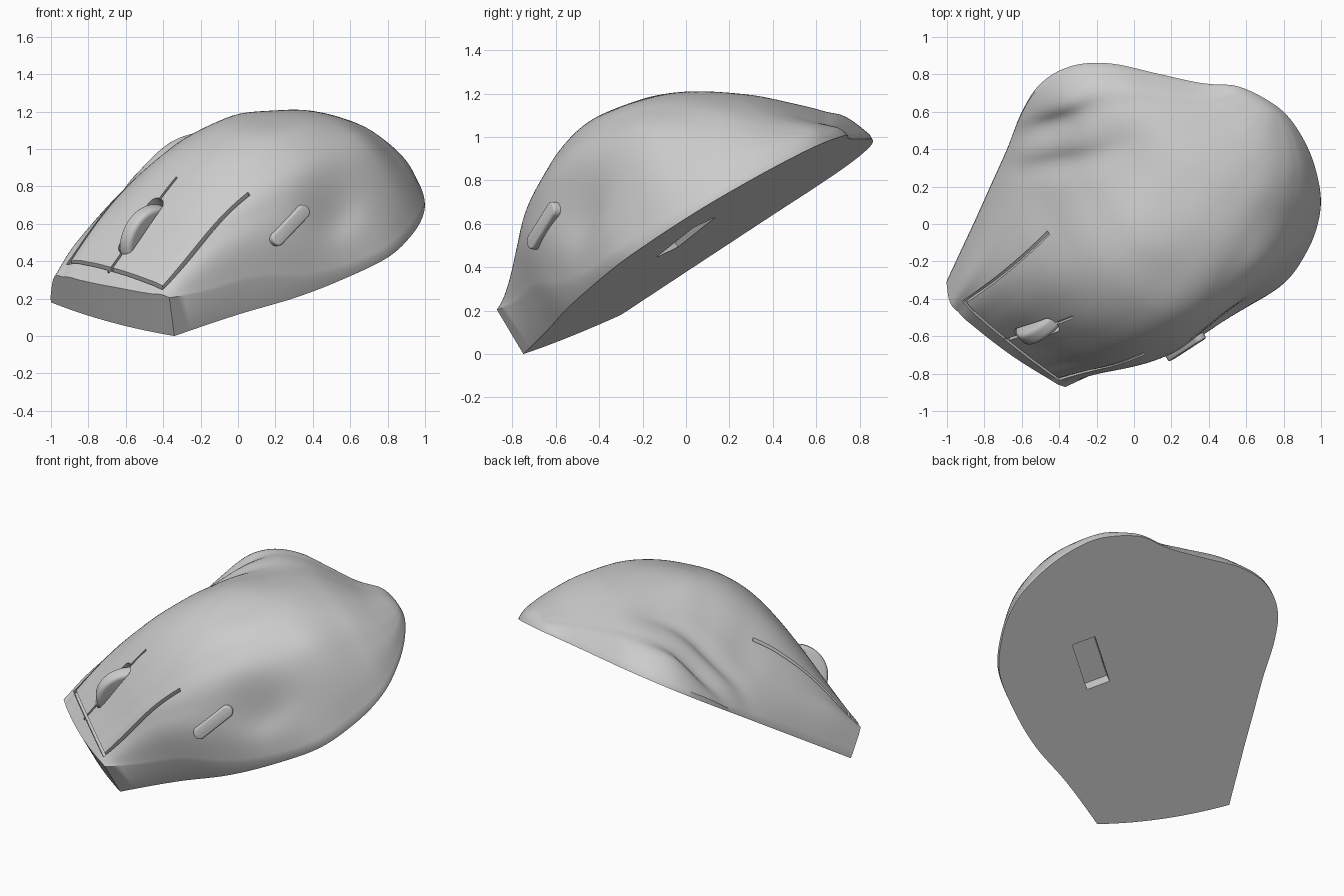
import bpy, bmesh, math
from mathutils import Matrix, Vector

if "Cube" in bpy.data.objects:
    bpy.data.objects.remove(bpy.data.objects["Cube"])

# Tilted local frame: u across, v from front to back, h above the flat base
N = Vector((-0.134, -0.597, 1)).normalized()
E1 = Vector((0.66, -0.45, -0.18))
E1 = (E1 - N * E1.dot(N)).normalized()
M = Matrix((E1, N.cross(E1), N)).transposed().to_4x4()
M.translation = (0, 0, 0.493)
FRONT, BACK = -.927, 1.087

# Base outline as (v, u), left side and right side
LEFT = [(-.927, -.572), (-.74, -.62), (-.528, -.674), (-.306, -.734), (-.059, -.80), (.181, -.874),
        (.356, -.90), (.518, -.868), (.652, -.779), (.744, -.659), (.83, -.473), (.916, -.287),
        (1.063, -.04), (1.087, .147)]
RIGHT = [(-.927, .246), (-.59, .437), (-.334, .607), (-.015, .754), (.229, .827), (.475, .81),
         (.737, .708), (.907, .549), (1.038, .343), (1.087, .147)]

# Heights: one row per station along v, columns at fractions across the width
FR = [0, .04, .15, .3, .45, .6, .75, .87, .96, 1]
VS = [-.927, -.75, -.5, -.25, 0, .25, .5, .75, .95, 1.087]
HT = [[.03, .14, .20, .215, .225, .235, .24, .245, .25, .24],
      [.03, .16, .27, .32, .34, .35, .355, .345, .28, .20],
      [.03, .15, .33, .45, .505, .525, .52, .47, .33, .18],
      [.03, .13, .33, .53, .62, .655, .62, .51, .28, .09],
      [.03, .11, .28, .53, .67, .71, .66, .51, .21, .05],
      [.03, .10, .25, .46, .635, .675, .64, .47, .18, .04],
      [.03, .13, .25, .37, .515, .59, .57, .45, .19, .03],
      [.03, .11, .20, .30, .385, .425, .40, .29, .13, .02],
      [.02, .06, .11, .16, .20, .215, .195, .15, .08, .02],
      [.02] * 10]

def spline(xs, ys, x):
    """Smooth curve through the given knots."""
    n = len(xs)
    x = min(max(x, xs[0]), xs[-1])
    i = next((k for k in range(n - 1) if x <= xs[k + 1]), n - 2)
    d = [(ys[k + 1] - ys[k]) / (xs[k + 1] - xs[k]) for k in range(n - 1)]

    def tan(k):
        if k in (0, n - 1):
            return d[0] if k == 0 else d[-1]
        a, b = xs[k] - xs[k - 1], xs[k + 1] - xs[k]
        return (d[k - 1] * b + d[k] * a) / (a + b)
    w = xs[i + 1] - xs[i]
    t = (x - xs[i]) / w
    return (ys[i] * (1 + 2 * t) * (1 - t) ** 2 + ys[i + 1] * t * t * (3 - 2 * t)
            + w * tan(i) * t * (1 - t) ** 2 - w * tan(i + 1) * t * t * (1 - t))

def warp(v):
    """Square-root spacing keeps the back end round."""
    return -math.sqrt(max(BACK - v, 0))

def edges(v):
    return [spline([warp(p[0]) for p in s], [p[1] for p in s], warp(v)) for s in (LEFT, RIGHT)]

def station(v):
    knots = [warp(s) for s in VS]
    return [spline(knots, [s[k] for s in HT], warp(v)) for k in range(10)]

# Finger grooves on the left flank and thumb hollow on the right: start, end, depth, width
GROOVES = [(Vector((-.82, .05)), Vector((-.65, .58)), .045, .055),
           (Vector((-.73, -.08)), Vector((-.44, .50)), .035, .055),
           (Vector((.60, -.15)), Vector((.67, .30)), .09, .07)]

def height(u, v, row=None):
    l, r = edges(v)
    f = (u - l) / max(r - l, 1e-4)
    h = spline(FR, row or station(v), min(max(f, 0), 1))
    for a, b, depth, wide in GROOVES:
        d = (b - a).normalized()
        p = Vector((u, v)) - (a + b) / 2
        h -= depth * math.exp(-(p.dot(d) / ((b - a).length * .42)) ** 2
                              - ((p.x * d.y - p.y * d.x) / wide) ** 2)
    return max(h, .015)

def make(name, bm):
    bmesh.ops.recalc_face_normals(bm, faces=bm.faces)
    if bm.calc_volume(signed=True) < 0:
        bmesh.ops.reverse_faces(bm, faces=bm.faces)
    me = bpy.data.meshes.new(name)
    bm.to_mesh(me)
    bm.free()
    ob = bpy.data.objects.new(name, me)
    bpy.context.collection.objects.link(ob)
    ob.matrix_world = M
    return ob

def box(name, size, place, bevel=0.0, rim=0.0):
    """Box with rounded upright edges and an optional softened rim."""
    bm = bmesh.new()
    bmesh.ops.create_cube(bm, size=1)
    bmesh.ops.scale(bm, vec=size, verts=bm.verts)
    if bevel:
        up = [e for e in bm.edges if abs(e.verts[0].co.z - e.verts[1].co.z) > 1e-5]
        bmesh.ops.bevel(bm, geom=up, offset=bevel, segments=6, affect='EDGES', profile=.5)
    if rim:
        top = [e for e in bm.edges if all(v.co.z > size[2] / 2 - 1e-5 for v in e.verts)]
        bmesh.ops.bevel(bm, geom=top, offset=rim, segments=3, affect='EDGES', profile=.5)
    bm.transform(place)
    return make(name, bm)

def ribbon(a, b, width, depth=.02, steps=24):
    """Thin strip that follows the top surface, used to cut a seam."""
    a, b = Vector(a), Vector(b)
    side = Vector((-(b - a).y, (b - a).x)).normalized() * width / 2
    bm = bmesh.new()
    rings = []
    for i in range(steps + 1):
        p = a.lerp(b, i / steps)
        h = height(p.x, p.y)
        rings.append([bm.verts.new((*(p + side * s), h + z))
                      for s, z in ((-1, -depth), (1, -depth), (1, .04), (-1, .04))])
    for p, q in zip(rings, rings[1:]):
        for k in range(4):
            bm.faces.new((p[k], p[(k + 1) % 4], q[(k + 1) % 4], q[k]))
    bm.faces.new(rings[0])
    bm.faces.new(rings[-1])
    return make("seam_cutter", bm)

def cut(ob, cutter):
    """Subtract the cutter, falling back to another solver if the shell is lost."""
    before = ob.data.copy()
    bpy.context.view_layer.objects.active = ob
    for solver in ('EXACT', 'MANIFOLD', 'FLOAT'):
        mod = ob.modifiers.new("cut", 'BOOLEAN')
        mod.operation, mod.solver, mod.object = 'DIFFERENCE', solver, cutter
        bpy.ops.object.modifier_apply(modifier=mod.name)
        if len(ob.data.polygons) > .8 * len(before.polygons):
            break
        ob.data = before.copy()
    bpy.data.objects.remove(cutter)

def smooth(ob, angle):
    bpy.ops.object.select_all(action='DESELECT')
    ob.select_set(True)
    bpy.context.view_layer.objects.active = ob
    bpy.ops.object.shade_smooth_by_angle(angle=math.radians(angle))

# Body shell
ROWS, COLS = 90, 72
bm = bmesh.new()
grid = []
for i in range(ROWS + 1):
    v = FRONT + (BACK - FRONT) * (1 - (1 - i / ROWS) ** 1.8)
    l, r = edges(v)
    row = station(v)
    line = []
    for j in range(COLS + 1):
        t = j / COLS
        f = .5 * t + .25 * (1 - math.cos(math.pi * t))
        u = l + (r - l) * f
        bulge = .03 * (1 - (2 * f - 1) ** 2) * max(0, (-.5 - v) / .427)
        line.append(bm.verts.new((u, v - bulge, height(u, v, row))))
    grid.append(line)
for p, q in zip(grid, grid[1:]):
    for j in range(COLS):
        bm.faces.new((p[j], p[j + 1], q[j + 1], q[j]))
# Rim wall and flat underside
loop = grid[0] + [g[-1] for g in grid[1:]] + [g[0] for g in grid[-2:0:-1]]
low = [bm.verts.new((p.co.x, p.co.y, 0)) for p in loop]
for k in range(len(loop)):
    m = (k + 1) % len(loop)
    bm.faces.new((loop[k], loop[m], low[m], low[k]))
bm.faces.new(low)
bmesh.ops.remove_doubles(bm, verts=bm.verts, dist=1e-5)
body = make("mouse_body", bm)

# Cut the key seams, wheel seam, wheel well and sensor pocket
wu, wv = -.128, -.63
tilt = Matrix.Rotation(-.21, 4, 'Z') @ Matrix.Rotation(.42, 4, 'X')
wheel_at = Matrix.Translation((wu, wv, height(wu, wv))) @ tilt
for cutter in (ribbon((-.479, -.855), (-.437, -.094), .018),
               ribbon((-.487, -.85), (.19, -.895), .018),
               ribbon((.181, -.90), (.368, -.296), .018),
               ribbon((-.182, -.89), (-.069, -.35), .014),
               box("well_cutter", (.10, .36, .2), wheel_at, .045),
               box("pocket_cutter", (.145, .34, .14),
                   Matrix.Translation((.262, .215, 0)) @ Matrix.Rotation(-.25, 4, 'Z'))):
    cut(body, cutter)
smooth(body, 40)

# Scroll wheel
bm = bmesh.new()
bmesh.ops.create_cone(bm, cap_ends=True, segments=64, radius1=.19, radius2=.19, depth=.085)
rims = [e for e in bm.edges if abs(e.verts[0].co.z - e.verts[1].co.z) < 1e-5]
bmesh.ops.bevel(bm, geom=rims, offset=.025, segments=4, affect='EDGES', profile=.5)
bm.transform(wheel_at @ Matrix.Translation((0, 0, -.115)) @ Matrix.Rotation(math.pi / 2, 4, 'Y'))
smooth(make("scroll_wheel", bm), 35)

# Side button lying on the right flank
bv, e = -.226, .01
bu = next(u / 1000 for u in range(450, 700) if height(u / 1000, bv) < .385)
out = Vector((height(bu - e, bv) - height(bu + e, bv), height(bu, bv - e) - height(bu, bv + e), 2 * e)).normalized()
along = Vector((.066, .263, .094))
along = (along - out * along.dot(out)).normalized()
place = Matrix((along, out.cross(along), out)).transposed().to_4x4()
place.translation = Vector((bu, bv, .385)) - out * .012
smooth(box("side_button", (.29, .075, .07), place, .035, .01), 35)
